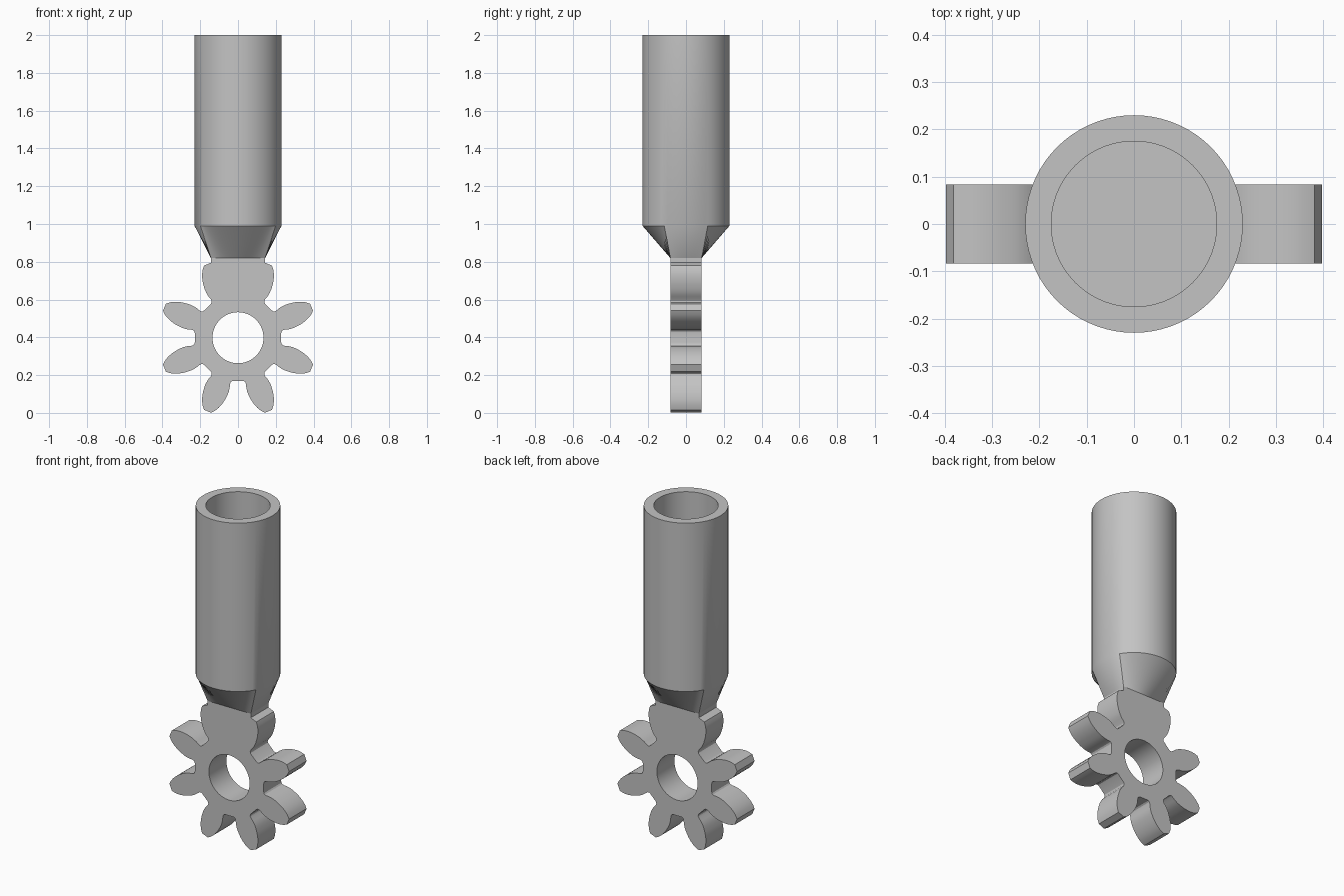
import bpy, bmesh
from math import cos, sin, radians, tan, pi

cube = bpy.data.objects.get("Cube")
if cube:
    bpy.data.objects.remove(cube)

grey = bpy.data.materials.new("plain grey")
grey.use_nodes = True
colour = (0.55, 0.55, 0.55, 1)
grey.diffuse_color = colour
grey.node_tree.nodes["Principled BSDF"].inputs["Base Color"].default_value = colour

HALF_T = 0.083                          # half thickness of the gear
HALF_W = HALF_T / tan(radians(30))      # half width of the stem on the gear
GEAR_Z, STEM_Z, TUBE_Z, TOP_Z = 0.398, 0.82, 0.99, 2.0
OUTER, INNER, BORE = 0.23, 0.175, 0.135


def finish(bm, name):
    bmesh.ops.recalc_face_normals(bm, faces=bm.faces)
    mesh = bpy.data.meshes.new(name)
    bm.to_mesh(mesh)
    bm.free()
    mesh.materials.append(grey)
    obj = bpy.data.objects.new(name, mesh)
    bpy.context.collection.objects.link(obj)
    bpy.ops.object.select_all(action='DESELECT')
    obj.select_set(True)
    bpy.context.view_layer.objects.active = obj
    bpy.ops.object.shade_smooth_by_angle(angle=radians(30))
    return obj


def polar(r, degrees):
    a = radians(degrees)
    return (r * cos(a), GEAR_Z + r * sin(a))


# Gear outline: one tooth flank as radius and angle from the tooth axis
flank = [(0.23, 16.5), (0.232, 14.6), (0.239, 13.1), (0.25, 12.7), (0.27, 13.1),
         (0.29, 12.8), (0.305, 12.3), (0.32, 11.5), (0.335, 10.7), (0.35, 9.8),
         (0.368, 8.5), (0.385, 7.1), (0.405, 5.1), (0.422, 2.7)]
outline = []
for i in range(8):
    axis = 112.5 + 45 * i
    rising = [polar(r, axis - a) for r, a in flank]
    falling = [polar(r, axis + a) for r, a in reversed(flank)]
    if i == 0:                          # teeth beside the stem keep only one flank
        outline += [(-HALF_W, STEM_Z), rising[-1]] + falling
    elif i == 7:
        outline += rising + [falling[0], (HALF_W, STEM_Z)]
    else:
        outline += rising + falling
hole = [polar(BORE, 5 * k) for k in range(72)]

# Gear plate with its bore
bm = bmesh.new()
for loop in (outline, hole):
    vs = [bm.verts.new((x, -HALF_T, z)) for x, z in loop]
    for a, b in zip(vs, vs[1:] + vs[:1]):
        bm.edges.new((a, b))
bmesh.ops.triangle_fill(bm, edges=bm.edges[:], use_beauty=True)
plate = bm.faces[:]
ext = bmesh.ops.extrude_face_region(bm, geom=plate, use_keep_orig=True)
moved = [v for v in ext["geom"] if isinstance(v, bmesh.types.BMVert)]
bmesh.ops.translate(bm, verts=moved, vec=(0, 2 * HALF_T, 0))
bmesh.ops.recalc_face_normals(bm, faces=bm.faces)
covered = [f for f in bm.faces if all(v.co.z > STEM_Z - 0.001 for v in f.verts)]
bmesh.ops.delete(bm, geom=covered, context='FACES_ONLY')
finish(bm, "gear")

# Socket: rectangular foot flaring into a round tube with a blind bore
bm = bmesh.new()


def ring(radius, z):
    return [bm.verts.new((radius * cos(k * pi / 36), radius * sin(k * pi / 36), z))
            for k in range(72)]


foot = []
for k in range(72):
    c, s = cos(k * pi / 36), sin(k * pi / 36)
    reach = min(HALF_W / max(abs(c), 1e-6), HALF_T / max(abs(s), 1e-6))
    foot.append(bm.verts.new((c * reach, s * reach, STEM_Z)))
rings = [foot, ring(OUTER, TUBE_Z), ring(OUTER, TOP_Z),
         ring(INNER, TOP_Z), ring(INNER, TUBE_Z)]
for low, high in zip(rings, rings[1:]):
    for k in range(72):
        n = (k + 1) % 72
        bm.faces.new((low[k], low[n], high[n], high[k]))
bm.faces.new(rings[-1])
finish(bm, "tube_socket")
